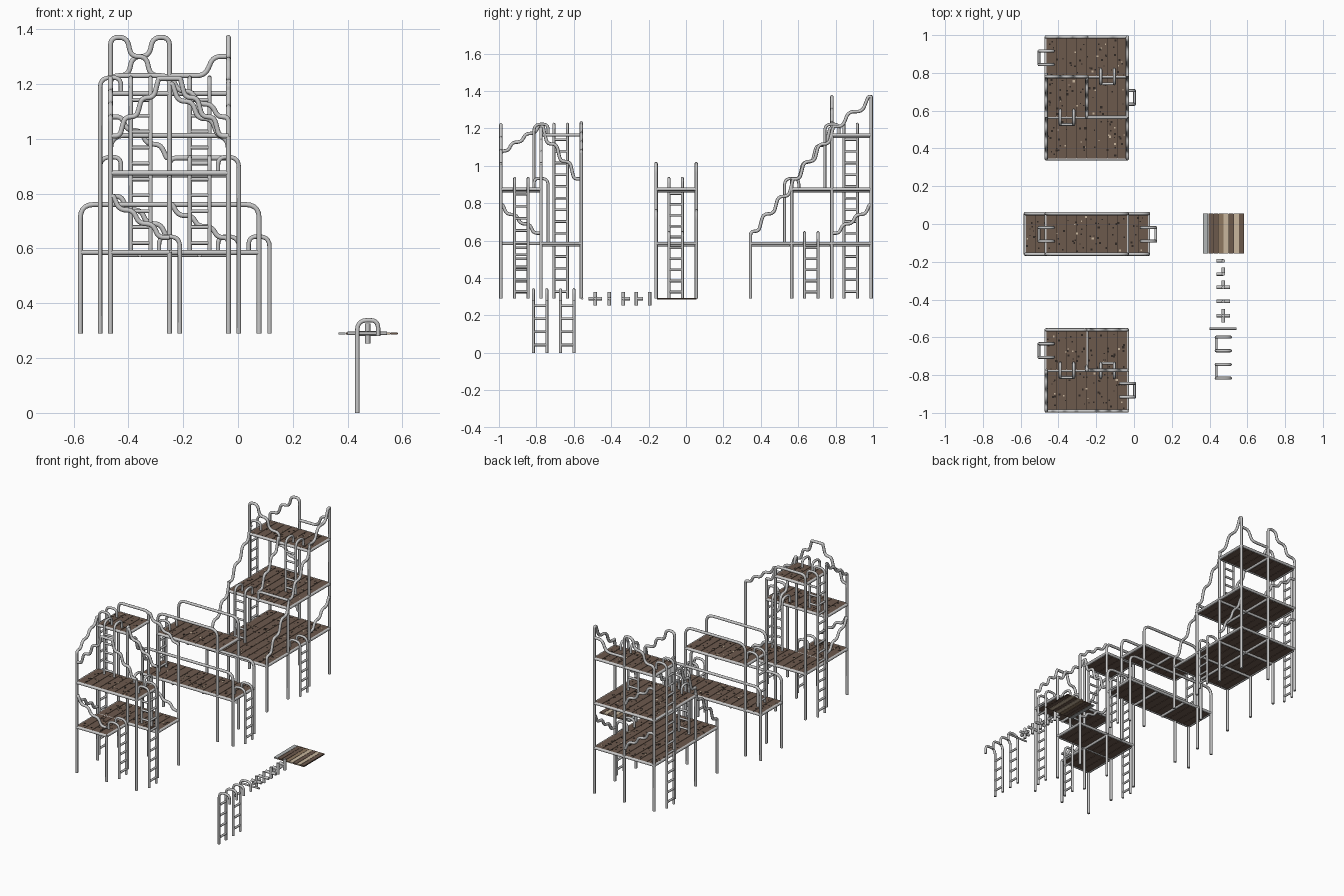
import bpy, bmesh, random
from mathutils import Vector, Matrix

random.seed(4)
cube = bpy.data.objects.get("Cube")
if cube:
    bpy.data.objects.remove(cube, do_unlink=True)


def material(name, rgb):
    m = bpy.data.materials.new(name)
    m.use_nodes = True
    m.diffuse_color = (*rgb, 1)
    m.node_tree.nodes["Principled BSDF"].inputs["Base Color"].default_value = (*rgb, 1)
    return m


STEEL = material("steel", (0.58, 0.58, 0.58))
BROWN = material("wood brown", (0.15, 0.1, 0.073))
DARK = material("wood dark", (0.03, 0.022, 0.017))
PALE = material("wood pale", (0.58, 0.47, 0.34))
TAN = material("wood tan", (0.27, 0.185, 0.115))
GREY = material("plate grey", (0.45, 0.47, 0.47))

R = 0.009
GROUND = 0.29
L1, L2, L3 = 0.585, 0.875, 1.165
XL, XM, XR = -0.465, -0.25, -0.035


def rounded(points, radius):
    """Round each inner corner of a polyline."""
    pts = [Vector(p) for p in points]
    out = [pts[0]]
    for a, b, c in zip(pts, pts[1:], pts[2:]):
        r = min(radius, (a - b).length * 0.49, (c - b).length * 0.49)
        p, q = b + (a - b).normalized() * r, b + (c - b).normalized() * r
        for i in range(6):
            t = i / 5
            out.append(p * (1 - t) ** 2 + b * 2 * t * (1 - t) + q * t * t)
    return out + [pts[-1]]


def tubes(name, paths, radius=0.035, thick=R):
    """Bent steel tubes, one per path, as one mesh."""
    cu = bpy.data.curves.new(name, 'CURVE')
    cu.dimensions = '3D'
    cu.bevel_depth = thick
    cu.bevel_resolution = 2
    cu.use_fill_caps = True
    for path in paths:
        pts = rounded(path, radius)
        sp = cu.splines.new('POLY')
        sp.points.add(len(pts) - 1)
        for sp_pt, p in zip(sp.points, pts):
            sp_pt.co = (*p, 1)
    tmp = bpy.data.objects.new(name + " path", cu)
    bpy.context.collection.objects.link(tmp)
    mesh = bpy.data.meshes.new_from_object(
        tmp.evaluated_get(bpy.context.evaluated_depsgraph_get()))
    bpy.data.objects.remove(tmp, do_unlink=True)
    mesh.materials.clear()
    mesh.materials.append(STEEL)
    for f in mesh.polygons:
        f.use_smooth = len(f.vertices) == 4
    bpy.context.collection.objects.link(bpy.data.objects.new(name, mesh))


def boxes(name, items, mats):
    """Boxes given as (low corner, high corner, material index)."""
    bm = bmesh.new()
    for lo, hi, mat in items:
        lo, hi = Vector(lo), Vector(hi)
        m = Matrix.Translation((lo + hi) / 2) @ Matrix.Diagonal((*(hi - lo), 1))
        vs = bmesh.ops.create_cube(bm, size=1, matrix=m)["verts"]
        for f in {f for v in vs for f in v.link_faces}:
            f.material_index = mat
    mesh = bpy.data.meshes.new(name)
    bm.to_mesh(mesh)
    bm.free()
    for m in mats:
        mesh.materials.append(m)
    bpy.context.collection.objects.link(bpy.data.objects.new(name, mesh))


def deck(name, x0, x1, y0, y1, z):
    """Planks with dark joints and small knots, held in a tube frame."""
    items = [((x0, y0, z - 0.001), (x1, y1, z + 0.003), 1)]
    n = round((x1 - x0) / 0.055)
    w = (x1 - x0) / n
    top = z + 0.008
    for i in range(n):
        a = x0 + i * w
        items.append(((a + 0.0013, y0, z - 0.005), (a + w - 0.0013, y1, top), 0))
    for i in range(int((x1 - x0) * (y1 - y0) * 500)):
        a, b = random.uniform(x0, x1 - 0.02), random.uniform(y0, y1 - 0.02)
        s = random.uniform(0.005, 0.012)
        items.append(((a, b, top), (a + s, b + s, top + 0.001), 2 if i % 6 == 0 else 1))
    boxes(name + "_planks", items, [BROWN, DARK, PALE])
    nx, ny = max(1, round((x1 - x0) / 0.22)), max(1, round((y1 - y0) / 0.22))
    fr = []
    for i in range(nx + 1):
        x = x0 + (x1 - x0) * i / nx
        zz = z if i in (0, nx) else z - 0.008
        fr.append([(x, y0, zz), (x, y1, zz)])
    for j in range(ny + 1):
        y = y0 + (y1 - y0) * j / ny
        zz = z if j in (0, ny) else z - 0.008
        fr.append([(x0, y, zz), (x1, y, zz)])
    tubes(name + "_frame", fr)


def posts(name, spots):
    tubes(name, [[(x, y, GROUND), (x, y, z)] for x, y, z in spots])


def ladder(name, x, y, out, z0, z1):
    """Ladder standing out along (out), its stiles arching over the deck edge."""
    o = Vector((*out, 0))
    side = Vector((-o.y, o.x, 0)) * 0.036
    base = Vector((x, y, 0))
    up = Vector((0, 0, 1))
    paths = []
    for s in (-1, 1):
        b = base + side * s
        paths.append([b + o * 0.038 + up * z0, b + o * 0.038 + up * (z1 + 0.058),
                      b - o * 0.038 + up * (z1 + 0.058), b - o * 0.038 + up * z1])
    tubes(name + "_stiles", paths, 0.05, 0.008)
    n = round((z1 - z0) / 0.064)
    rungs = []
    for i in range(n):
        c = base + o * 0.038 + up * (z0 + (z1 - z0) * (i + 0.6) / n)
        rungs.append([c - side, c + side])
    tubes(name + "_rungs", rungs, thick=0.007)


def wave(a, b, z0, z1, steps=3):
    """Points of a stepped wavy rail from a to b."""
    a, b = Vector((*a, z0)), Vector((*b, z1))
    pts = [a]
    for i in range(steps):
        for t, h in ((0.55, 0), (0.85, 1)):
            p = a.lerp(b, (i + t) / steps)
            p.z = z0 + (z1 - z0) * (i + h) / steps
            pts.append(p)
    return pts + [b]


def rail(name, *paths):
    tubes(name, paths, 0.03)


# Rear tower: three decks stepping up to the back
Y = [0.345, 0.565, 0.78, 0.99]
deck("rear_low_deck", XL, XR, Y[0], Y[3], L1)
deck("rear_middle_deck", XL, XR, Y[1], Y[3], L2)
deck("rear_top_deck", XL, XR, Y[2], Y[3], L3)
posts("rear_posts", [(x, y, z) for x in (XL, XR) for y, z in
                     ((Y[0], 0.62), (Y[1], 0.9), (Y[2], 1.19), (Y[3], 1.2))]
      + [(XM, Y[0], L1), (XM, Y[3], 1.3)])
for x, n in ((XL, "right"), (XR, "left")):
    rail("rear_%s_rail" % n,
         [(x, Y[0], 0.6)] + wave((x, Y[0]), (x, Y[1] + 0.02), 0.65, 0.93),
         wave((x, Y[1]), (x, Y[2] + 0.02), 0.93, 1.21))
rail("rear_top_side_rail", wave((XR, Y[2]), (XR, Y[3]), 1.21, 1.37, 2) + [(XR, Y[3], L3)])
rail("rear_middle_inner_rail", [(XM, Y[1], L2)] + wave((XM, Y[1]), (XM, Y[2]), 0.93, 1.2),
     [(XM, Y[1], L2), (XM, Y[1], 0.93), (-0.12, Y[1], 0.93), (XR, Y[1], 0.93)])
rail("rear_top_back_rail",
     [(XL, Y[3], L3), (XL, Y[3], 1.23), (-0.4, Y[3], 1.23), (-0.385, Y[3], 1.3),
      (-0.325, Y[3], 1.3), (-0.31, Y[3], 1.37), (XM, Y[3], 1.37), (XM, Y[3], L3)],
     [(XM, Y[3], 1.23), (-0.12, Y[3], 1.23), (-0.09, Y[3], 1.3), (XR, Y[3], 1.3)])
rail("rear_top_front_rail",
     [(XL, Y[2], L3), (XL, Y[2], 1.37), (-0.405, Y[2], 1.37), (-0.39, Y[2], 1.3),
      (-0.335, Y[2], 1.3), (-0.32, Y[2], 1.23), (XM, Y[2], 1.23), (XM, Y[2], L3)])
rail("rear_low_rails", wave((XR, Y[2]), (XR, Y[3]), 0.64, 0.79),
     wave((XL, Y[3]), (XM, Y[3]), 0.79, 0.64), wave((XL, Y[3]), (XM, Y[3]), 1.08, 0.93))
ladder("rear_tall_ladder", XL, 0.88, (-1, 0), GROUND, L3)
ladder("rear_short_ladder", XR, 0.67, (1, 0), GROUND, L1)
ladder("rear_inner_ladder", -0.355, Y[1], (0, -1), L1, L2)
ladder("rear_upper_ladder", -0.14, Y[2], (0, -1), L2, L3)

# Middle bridge: long low deck with a shorter deck above
B0, B1, BL, BR = -0.16, 0.055, -0.575, 0.077
deck("bridge_low_deck", BL, BR, B0, B1, L1)
deck("bridge_top_deck", XL, XR, B0, B1, L2)
for y, n in ((B0, "front"), (B1, "back")):
    tubes("bridge_%s_rails" % n, [
        [(BL, y, GROUND), (BL, y, 0.76), (BR, y, 0.76), (BR, y, GROUND)],
        [(XL, y, GROUND), (XL, y, 1.012), (XR, y, 1.012), (XR, y, GROUND)]], 0.05)
ladder("bridge_end_ladder", BR, -0.055, (1, 0), GROUND, L1)
ladder("bridge_upper_ladder", XL, -0.055, (-1, 0), L1, L2)

# Front tower: L-shaped low deck, middle deck in front, half-width top deck behind
F0, F1, F2 = -0.99, -0.775, -0.56
deck("front_low_deck", XL, XR, F1, F2, L1)
deck("front_low_side_deck", XL, XM, F0, F1, L1)
deck("front_middle_deck", XL, XR, F0, F1, L2)
deck("front_top_deck", XL, XM, F1, F2, L3)
posts("front_posts", [(XL, F0, 1.01), (XR, F0, 1.01), (XL, F1, 1.21), (XR, F1, 1.01),
                      (XL, F2, 1.2), (XR, F2, 1.07), (XM, F2, 1.22), (XM, F1, 1.2),
                      (XM, F0, L1)])
hump = wave((XL, F0), (-0.28, F0), 1.01, 1.22)
rail("front_arched_rail", hump + [(2 * XM - p[0], p[1], p[2]) for p in reversed(hump)])
rail("front_middle_side_rail", [(XL, F0, L2)] + wave((XL, F0), (XL, F1), 1.08, 1.22))
rail("front_top_side_rail", wave((XM, F2), (XM, F1), 0.93, 1.21) + [(XM, F1, L3)])
rail("front_low_rails",
     wave((XM, F0), (XL, F0), 0.64, 0.79),
     wave((XL, F1), (XL, F0), 0.64, 0.79),
     [(XR, F2, L1)] + wave((XR, F2), (XM, F2), 0.64, 0.76))
rail("front_top_back_rail",
     [(XL, F2, L3), (XL, F2, 1.23), (XM, F2, 1.23), (XM, F2, L3)],
     [(XR, F2, L2)] + wave((XR, F2), (XM, F2), 1.08, 1.22))
rail("front_middle_back_rail", wave((XR, F1), (XM, F1), 1.01, 1.2))
ladder("front_tall_ladder", XL, -0.67, (-1, 0), GROUND, L3)
ladder("front_left_ladder", XR, -0.88, (1, 0), GROUND, L2)
ladder("front_short_ladder", XM, -0.88, (1, 0), GROUND, L1)
ladder("front_inner_ladder", -0.14, F1, (0, 1), L1, L2)
ladder("front_upper_ladder", -0.355, F1, (0, -1), L2, L3)

# Loose ladders, tube and pipe fittings standing to the side
CX, CZ = 0.473, 0.29
for i, y in enumerate((-0.78, -0.635)):
    ladder("loose_ladder_%d" % (i + 1), CX, y, (-1, 0), 0, 0.28)
tubes("loose_tube", [[(0.4, -0.555, CZ), (0.543, -0.555, CZ)]], thick=0.006)
ARM = 0.036
AXES = {"x": (1, 0, 0), "y": (0, 1, 0), "z": (0, 0, 1)}
for i, (y, arms) in enumerate(((-0.485, "+x-x+y-y+z-z"), (-0.41, "+x-x+z-z"),
                               (-0.335, "+x-x+y+z-z"), (-0.265, "-x+y+z-z"),
                               (-0.195, "-x+z-z"))):
    c = Vector((CX, y, CZ))
    paths = []
    for s, axis in zip(arms[::2], arms[1::2]):
        d = Vector(AXES[axis]) * (1 if s == "+" else -1)
        paths.append([c, c + d * ARM])
    tubes("pipe_fitting_%d" % (i + 1), paths, thick=0.0095)

# Loose platform of differently coloured planks
order = [2, 0, 0, 3, 1, 0, 1, 0]
x0, w = 0.366, 0.218 / len(order)
slats = [((x0 + i * w, -0.155, 0.286), (x0 + (i + 1) * w - 0.002, 0.055, 0.294), m)
         for i, m in enumerate(order)]
slats.append(((x0 + w, -0.154, 0.288), (x0 + 0.217, 0.054, 0.291), 4))
boxes("loose_platform", slats, [BROWN, PALE, GREY, TAN, DARK])
